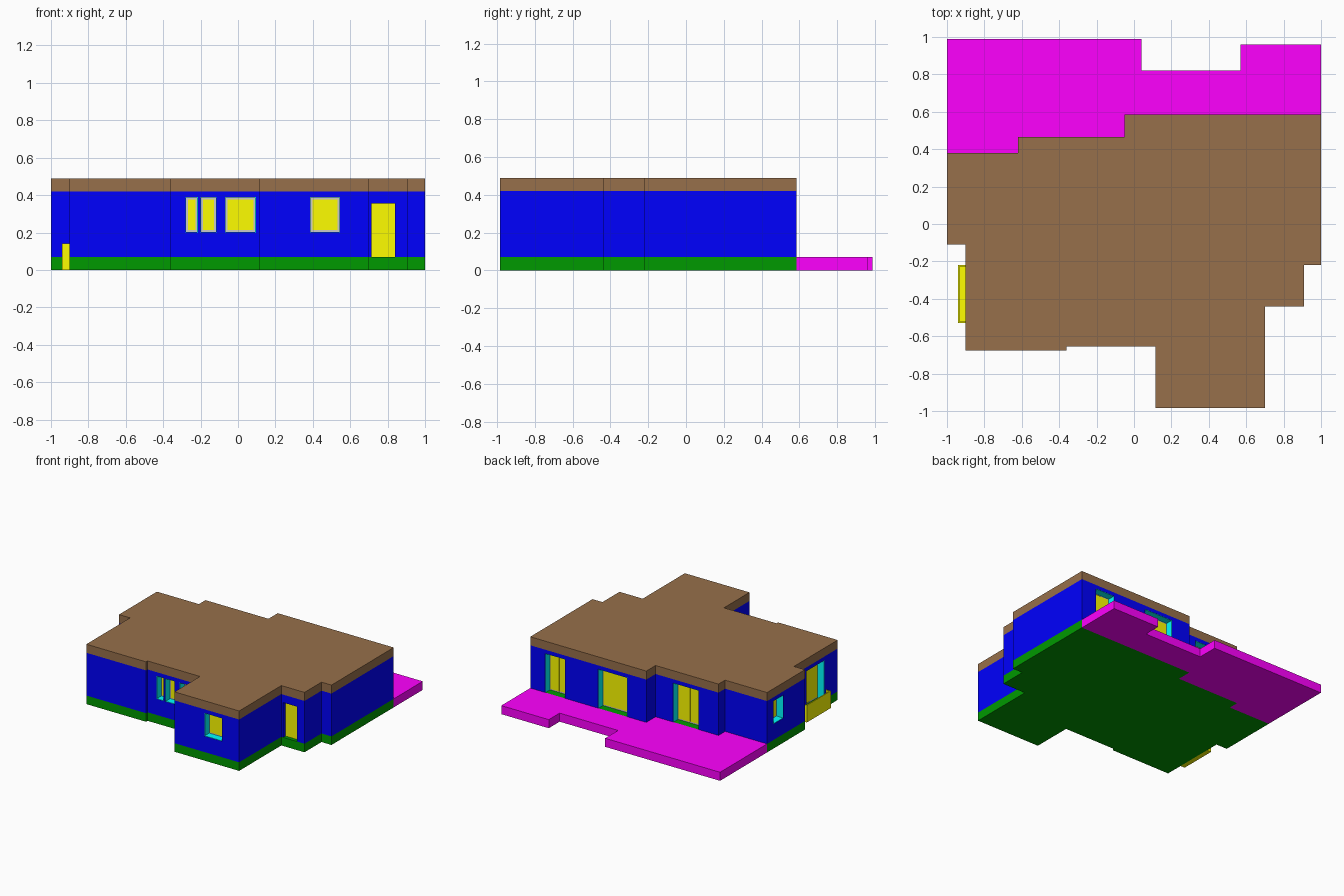
import bpy, bmesh

if "Cube" in bpy.data.objects:
    bpy.data.objects.remove(bpy.data.objects["Cube"])

def material(name, rgb):
    m = bpy.data.materials.new(name)
    m.diffuse_color = (*rgb, 1)
    m.use_nodes = True
    m.node_tree.nodes["Principled BSDF"].inputs["Base Color"].default_value = m.diffuse_color
    return m

BROWN = material("roof_brown", (0.31, 0.16, 0.07))
BLUE = material("wall_blue", (0.0, 0.0, 1.0))
GREEN = material("plinth_green", (0.0, 0.32, 0.0))
MAGENTA = material("terrace_magenta", (1.0, 0.0, 1.0))
YELLOW = material("pane_yellow", (1.0, 1.0, 0.0))
CYAN = material("reveal_cyan", (0.0, 1.0, 1.0))
GREY = material("frame_grey", (0.8, 0.8, 0.8))

PLINTH, WALL_TOP, ROOF_TOP = 0.07, 0.42, 0.49
THICK, RECESS = 0.09, 0.06

def finish(name, bm, mat):
    me = bpy.data.meshes.new(name)
    bm.to_mesh(me)
    bm.free()
    ob = bpy.data.objects.new(name, me)
    bpy.context.collection.objects.link(ob)
    if mat:
        me.materials.append(mat)
    return ob

def prism(name, outline, z0, z1, mat, caps=True):
    """Extruded anticlockwise outline, with or without end caps."""
    bm = bmesh.new()
    lo = [bm.verts.new((x, y, z0)) for x, y in outline]
    hi = [bm.verts.new((x, y, z1)) for x, y in outline]
    n = len(outline)
    for i in range(n):
        j = (i + 1) % n
        bm.faces.new((lo[i], lo[j], hi[j], hi[i]))
    if caps:
        bm.faces.new(lo[::-1])
        bm.faces.new(hi)
    return finish(name, bm, mat)

def add_box(bm, a, b):
    lo = [min(p, q) for p, q in zip(a, b)]
    hi = [max(p, q) for p, q in zip(a, b)]
    v = bmesh.ops.create_cube(bm, size=1)["verts"]
    for vert in v:
        vert.co = [hi[k] if vert.co[k] > 0 else lo[k] for k in range(3)]

def boxes(name, pairs, mat):
    bm = bmesh.new()
    for a, b in pairs:
        add_box(bm, a, b)
    return finish(name, bm, mat)

# house footprint, anticlockwise from the back left
back = [(1, 0.585), (-0.05, 0.585), (-0.05, 0.465), (-0.62, 0.465), (-0.62, 0.38), (-1, 0.38)]
house = back + [(-1, -0.11), (-0.9, -0.11), (-0.9, -0.675), (-0.36, -0.675), (-0.36, -0.655),
                (0.115, -0.655), (0.115, -0.985), (0.7, -0.985), (0.7, -0.44), (0.91, -0.44),
                (0.91, -0.22), (1, -0.22)]

prism("plinth", house, 0, PLINTH, GREEN)
prism("roof", house, WALL_TOP, ROOF_TOP, BROWN)

# terrace follows the back of the house
terrace = back[::-1] + [(1, 0.96), (0.57, 0.96), (0.57, 0.82), (0.04, 0.82), (0.04, 0.988), (-1, 0.988)]
prism("terrace", terrace, 0, PLINTH, MAGENTA)

# hollow wall ring
walls = prism("walls", house, PLINTH, WALL_TOP, BLUE, caps=False)
sol = walls.modifiers.new("thickness", "SOLIDIFY")
sol.thickness, sol.offset, sol.use_even_offset = THICK, -1, True

# openings: name, side, wall plane, from, to, bottom, top, pane count
openings = [
    ("front_window_slim_left", "front", -0.655, -0.28, -0.215, 0.2, 0.39, 1),
    ("front_window_slim_right", "front", -0.655, -0.2, -0.115, 0.2, 0.39, 1),
    ("front_window_middle", "front", -0.655, -0.07, 0.095, 0.2, 0.39, 2),
    ("front_window_wing", "front", -0.985, 0.385, 0.545, 0.2, 0.39, 2),
    ("front_door", "front", -0.44, 0.715, 0.84, PLINTH, 0.355, 0),
    ("patio_door_right", "back", 0.585, 0.685, 0.865, PLINTH, 0.39, 2),
    ("patio_door_middle", "back", 0.585, 0.12, 0.385, PLINTH, 0.39, 2),
    ("patio_door_left", "back", 0.465, -0.44, -0.21, PLINTH, 0.39, 2),
    ("side_window", "left", -1, 0.17, 0.30, 0.2, 0.39, 1),
    ("side_door", "left", -0.9, -0.505, -0.27, PLINTH, 0.39, 2),
]

cuts = []
for name, side, plane, u0, u1, z0, z1, panes in openings:
    def at(u, d, z):
        """Wall coordinates (along, depth inwards, up) to world."""
        if side == "left":
            return (plane + d, u, z)
        return (u, plane + (d if side == "front" else -d), z)

    def block(ua, ub, da, db, za, zb):
        return (at(ua, da, za), at(ub, db, zb))

    is_door = z0 == PLINTH
    cuts.append(block(u0, u1, -0.02, THICK + 0.02, z0 - (0.02 if is_door else 0), z1))
    if panes == 0:
        # plain door leaf
        boxes(name, [block(u0, u1, 0.03, 0.06, z0, z1)], YELLOW)
        continue
    # coloured lining of the opening
    t = 0.003
    lining = [block(u0, u0 + t, 0.001, RECESS, z0, z1), block(u1 - t, u1, 0.001, RECESS, z0, z1),
              block(u0, u1, 0.001, RECESS, z1 - t, z1)]
    if not is_door:
        lining.append(block(u0, u1, 0.001, RECESS, z0, z0 + t))
    boxes(name + "_reveal", lining, CYAN)
    # frame panel with panes, the last one a raised sash
    boxes(name + "_frame", [block(u0, u1, RECESS, RECESS + 0.02, z0, z1)], GREY)
    m = 0.013
    w = (u1 - u0 - 2 * m) / panes
    glass = []
    for i in range(panes):
        a = u0 + m + i * w
        proud = 0.004 + 0.004 * i
        glass.append(block(a, a + w, RECESS - proud, RECESS + 0.01, z0 + m, z1 - m))
    boxes(name + "_panes", glass, YELLOW)

# cut the openings through the walls
cutter = boxes("opening_cutter", cuts, None)
cutter.hide_render = True
cut = walls.modifiers.new("openings", "BOOLEAN")
cut.operation, cut.solver, cut.object = "DIFFERENCE", "EXACT", cutter
bpy.context.view_layer.objects.active = walls
for mod in ("thickness", "openings"):
    bpy.ops.object.modifier_apply(modifier=mod)
bpy.data.objects.remove(cutter)

# shallow balcony box outside the side door
x0, x1, y0, y1, h, t = -0.94, -0.9, -0.53, -0.22, 0.14, 0.008
boxes("side_balcony", [
    ((x0, y0, 0), (x0 + t, y1, h)),
    ((x0 + t, y0, 0), (x1, y0 + t, h)),
    ((x0 + t, y1 - t, 0), (x1, y1, h)),
    ((x0 + t, y0 + t, 0), (x1, y1 - t, PLINTH)),
], YELLOW)
